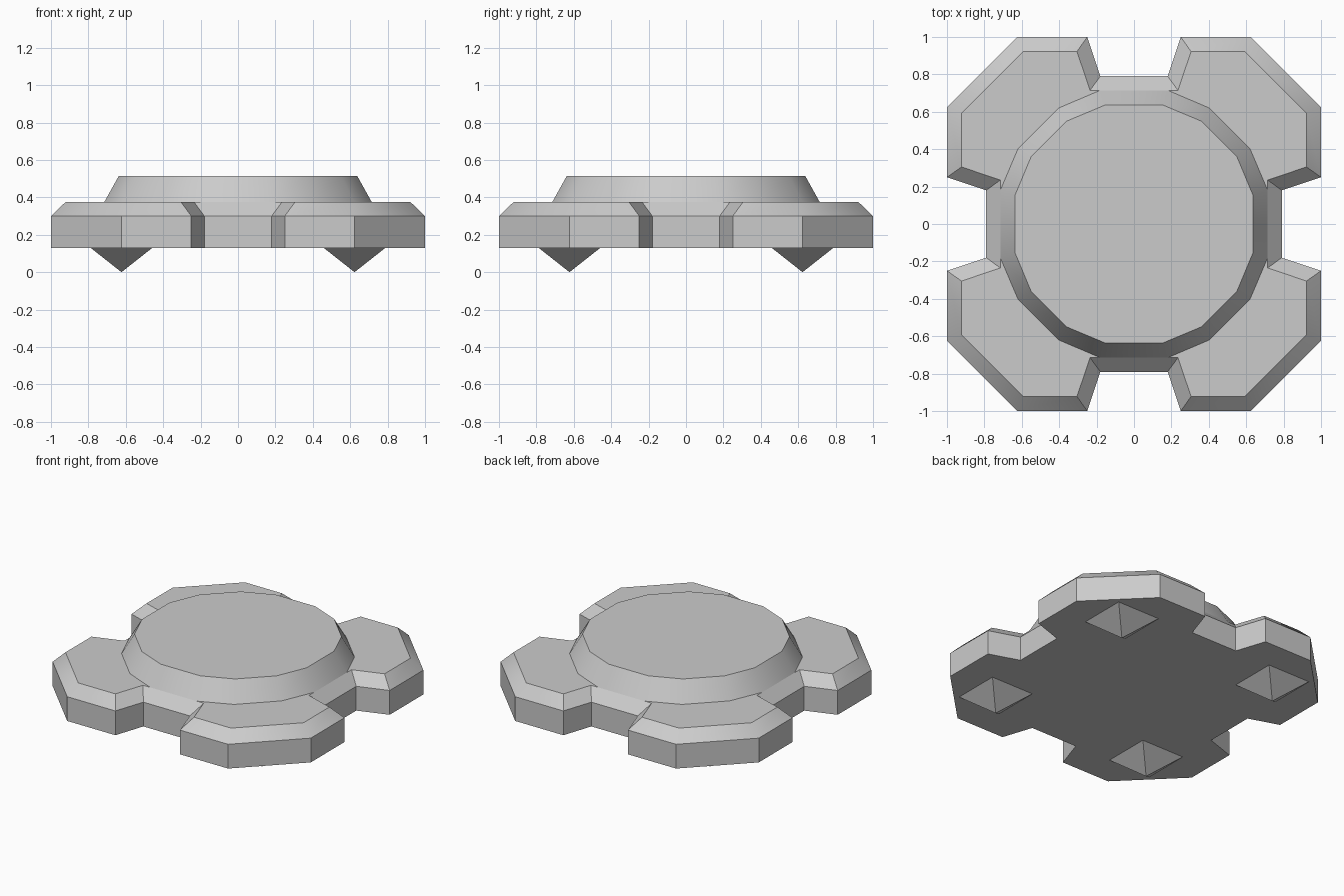
import bpy, bmesh, math
from mathutils import Matrix

if "Cube" in bpy.data.objects:
    bpy.data.objects.remove(bpy.data.objects["Cube"])


def quadrant(half):
    """Counter-clockwise corner points: half list plus its diagonal mirror."""
    return half + [(y, x) for x, y in reversed(half)]


def turn(pts, k):
    """Rotate points by k quarter turns."""
    for _ in range(k):
        pts = [(-y, x) for x, y in pts]
    return pts


def ring(bm, half, z):
    return [bm.verts.new((x, y, z)) for k in range(4)
            for x, y in turn(quadrant(half), k)]


def bridge(bm, low, high):
    n = len(low)
    for i in range(n):
        j = (i + 1) % n
        bm.faces.new((low[i], low[j], high[j], high[i]))


def finish(bm, name, smooth=True):
    bmesh.ops.remove_doubles(bm, verts=bm.verts, dist=1e-5)
    mesh = bpy.data.meshes.new(name)
    bm.to_mesh(mesh)
    bm.free()
    ob = bpy.data.objects.new(name, mesh)
    bpy.context.collection.objects.link(ob)
    if smooth:
        bpy.ops.object.select_all(action='DESELECT')
        ob.select_set(True)
        bpy.context.view_layer.objects.active = ob
        bpy.ops.object.shade_smooth_by_angle(angle=math.radians(35))
    return ob


OUTER = [(0.79, 0.18), (1.0, 0.25), (1.0, 0.623)]
INNER = [(0.715, 0.235), (0.922, 0.305), (0.922, 0.592)]
DECK_LOW = [(0.715, 0.18), (0.62, 0.403)]
DECK_TOP = [(0.637, 0.152), (0.55, 0.36)]
Z_BOTTOM, Z_WALL, Z_LOBE, Z_DECK = 0.13, 0.30, 0.375, 0.515

# Base plate: four lobes, straight wall and bevelled rim
bm = bmesh.new()
bottom, wall, rim = ring(bm, OUTER, Z_BOTTOM), ring(bm, OUTER, Z_WALL), ring(bm, INNER, Z_LOBE)
bridge(bm, bottom, wall)
bridge(bm, wall, rim)
bm.faces.new(reversed(bottom))
# Lobe tops, running up to the foot of the raised deck
deck_foot = ring(bm, DECK_LOW, Z_LOBE)
for k in range(4):
    bm.faces.new(rim[k * 6:k * 6 + 6] + deck_foot[k * 4:k * 4 + 4][::-1])
finish(bm, "base_plate")

# Raised round deck with sloping side
bm = bmesh.new()
low, top = ring(bm, DECK_LOW, Z_LOBE), ring(bm, DECK_TOP, Z_DECK)
bridge(bm, low, top)
bm.faces.new(top)
finish(bm, "raised_deck")

# Pyramid feet, one modelled and mirrored to the other corners
bm = bmesh.new()
bmesh.ops.create_cone(bm, cap_ends=False, segments=4, radius1=0,
                      radius2=0.165 * math.sqrt(2), depth=Z_BOTTOM,
                      matrix=Matrix.Translation((0.623, 0.623, Z_BOTTOM / 2))
                      @ Matrix.Rotation(math.pi / 4, 4, 'Z'))
feet = finish(bm, "pyramid_feet", smooth=False)
mirror = feet.modifiers.new("mirror", 'MIRROR')
mirror.use_axis = (True, True, False)
